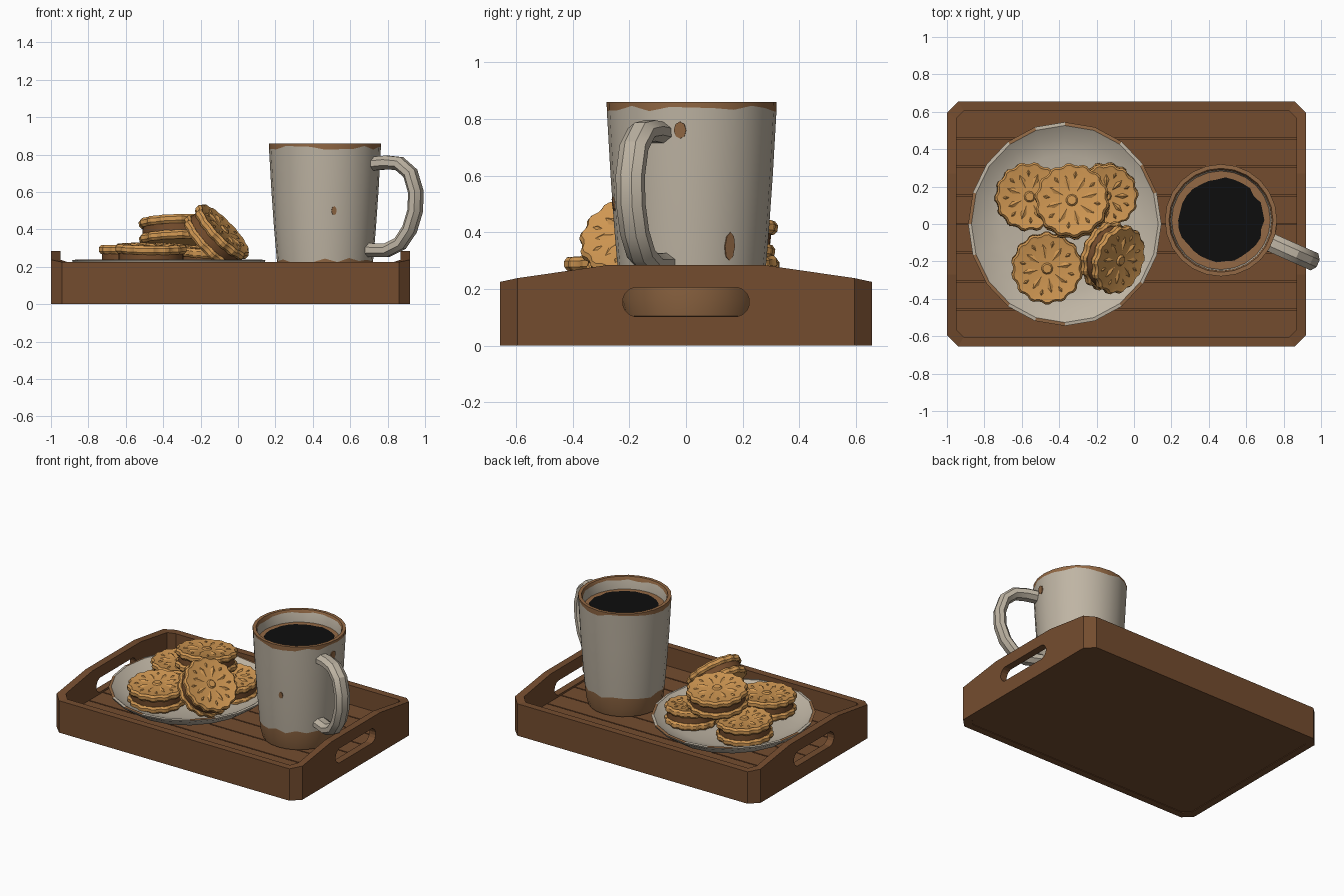
import bpy, bmesh, math, random
from math import sin, cos, pi, radians
from mathutils import Vector, Matrix, Euler

random.seed(4)
if "Cube" in bpy.data.objects:
    bpy.data.objects.remove(bpy.data.objects["Cube"])


def material(name, rgb):
    m = bpy.data.materials.new(name)
    m.use_nodes = True
    m.diffuse_color = (*rgb, 1)
    m.node_tree.nodes["Principled BSDF"].inputs["Base Color"].default_value = (*rgb, 1)
    return m


WOOD = material("brown wood", (0.175, 0.073, 0.028))
GLAZE = material("cream glaze", (0.52, 0.46, 0.37))
CLAY = material("bare clay", (0.29, 0.14, 0.058))
BISCUIT = material("golden biscuit", (0.63, 0.31, 0.085))
FILLING = material("brown filling", (0.18, 0.075, 0.026))
COFFEE = material("black coffee", (0.004, 0.004, 0.004))


def finish(name, bm, mats, smooth=None):
    bmesh.ops.recalc_face_normals(bm, faces=bm.faces)
    me = bpy.data.meshes.new(name)
    bm.to_mesh(me)
    bm.free()
    ob = bpy.data.objects.new(name, me)
    bpy.context.collection.objects.link(ob)
    for m in mats:
        me.materials.append(m)
    bpy.ops.object.select_all(action="DESELECT")
    ob.select_set(True)
    bpy.context.view_layer.objects.active = ob
    if smooth:
        bpy.ops.object.shade_smooth_by_angle(angle=radians(smooth))
    return ob


def skin(bm, loops, closed=False, caps=True):
    """Join equal loops of points with quads; return the faces row by row."""
    rows = [[bm.verts.new(p) for p in loop] for loop in loops]
    n = len(rows[0])
    pairs = list(zip(rows, rows[1:]))
    if closed:
        pairs.append((rows[-1], rows[0]))
    faces = [[bm.faces.new((a[i], a[(i + 1) % n], b[(i + 1) % n], b[i]))
              for i in range(n)] for a, b in pairs]
    if caps and not closed:
        bm.faces.new(rows[0])
        bm.faces.new(rows[-1])
    return faces


def ring(r, z, n, jitter=0.0):
    return [Vector((r * cos(2 * pi * i / n), r * sin(2 * pi * i / n),
                    z + random.uniform(-jitter, jitter))) for i in range(n)]


def box(bm, x0, x1, y0, y1, z0, z1):
    skin(bm, [[(x0, y0, z), (x1, y0, z), (x1, y1, z), (x0, y1, z)] for z in (z0, z1)])


# Tray wall: chamfered outline, arched at both ends
CX, HX, HY = -0.04, 0.96, 0.655


def outline(inset, top):
    hx, hy, c = HX - inset, HY - inset, 0.06 - inset * 0.4
    quarter = [(hx, 0.27, 0.285), (hx, hy - c, 0.238), (hx - c, hy, 0.225)]
    pts = quarter + [(-x, y, z) for x, y, z in reversed(quarter)]
    pts += [(-x, -y, z) for x, y, z in pts]
    return [(x + CX, y, z if top else 0.0) for x, y, z in pts]


bm = bmesh.new()
skin(bm, [outline(0, False), outline(0, True), outline(0.05, True), outline(0.05, False)],
     closed=True)
wall = finish("tray_wall", bm, [WOOD])

# Rounded handle slots cut through both ends
bm = bmesh.new()
slot = []
for i in range(16):
    a = 2 * pi * (i + 0.5) / 16
    slot.append((math.copysign(0.172, cos(a)) + 0.052 * cos(a), 0.154 + 0.052 * sin(a)))
skin(bm, [[(x, y, z) for y, z in slot] for x in (-1.2, 1.2)])
cutter = finish("slot_cutter", bm, [WOOD])
cutter.hide_render = True
bpy.context.view_layer.objects.active = wall
cut = wall.modifiers.new("slots", "BOOLEAN")
cut.operation, cut.solver, cut.object = "DIFFERENCE", "EXACT", cutter
bpy.ops.object.modifier_apply(modifier=cut.name)
bpy.data.objects.remove(cutter)

# Tray floor: slab with planks on top
bm = bmesh.new()
slab = [(x, y) for x, y, z in outline(0.04, False)]
skin(bm, [[(x, y, z) for x, y in slab] for z in (0.004, 0.08)])
for i in range(8):
    y = -0.61 + i * 0.1525
    box(bm, CX - 0.915, CX + 0.915, y + 0.004, y + 0.1485, 0.07, 0.09)
finish("tray_floor", bm, [WOOD])

# Shallow plate with worn rim
N = 20
profile = [(0.28, 0.09), (0.31, 0.105), (0.44, 0.16), (0.525, 0.222), (0.53, 0.236),
           (0.512, 0.238), (0.45, 0.2), (0.36, 0.178), (0.2, 0.172)]
bm = bmesh.new()
rows = skin(bm, [ring(r, z, N) for r, z in profile])
for i, f in enumerate(rows[4]):
    f.material_index = int(sin(i * 2.3) > 0.1)
plate = finish("plate", bm, [GLAZE, CLAY], 35)
plate.location = (-0.37, 0, 0)
plate.scale = (0.975, 1.028, 1)

# Mug body: bare clay foot and rim with uneven glaze edges
MUG = Vector((0.465, 0.02, 0))
N = 24
profile = [(0.2, 0.09, 0), (0.235, 0.105, 0), (0.25, 0.16, 0), (0.258, 0.235, 0.015),
           (0.272, 0.4, 0), (0.286, 0.6, 0), (0.299, 0.835, 0.012), (0.3, 0.86, 0),
           (0.278, 0.86, 0), (0.27, 0.838, 0.01), (0.262, 0.76, 0)]
bm = bmesh.new()
rows = skin(bm, [ring(r, z, N, j) for r, z, j in profile])
for k in (0, 1, 2, 6, 7, 8):
    for f in rows[k]:
        f.material_index = 1
finish("mug_body", bm, [GLAZE, CLAY], 35).location = MUG

# Drink: stained ring with dark centre
for name, mat, r, z, wob in (("drink_edge", CLAY, 0.264, 0.776, 0), ("drink", COFFEE, 0.225, 0.78, 0.008)):
    bm = bmesh.new()
    top = [p * (1 + random.uniform(-wob, wob) / r) for p in ring(r, 0, 30)]
    skin(bm, [[Vector((p.x, p.y, h)) for p in top] for h in (z - 0.008, z)])
    finish(name, bm, [mat]).location = MUG

# Mug handle: eight-sided section swept along a loop
path = [(0.27, 0.75), (0.36, 0.758), (0.435, 0.752), (0.5, 0.7), (0.532, 0.6),
        (0.528, 0.5), (0.495, 0.4), (0.44, 0.325), (0.36, 0.288), (0.25, 0.29)]
pts = [Vector((r, 0, z)) for r, z in path]
loops = []
for i, p in enumerate(pts):
    t = (pts[min(i + 1, len(pts) - 1)] - pts[max(i - 1, 0)]).normalized()
    n = Vector((t.z, 0, -t.x))
    loops.append([p + n * 0.04 * cos(a) + Vector((0, 0.054 * sin(a), 0))
                  for a in [pi / 8 + pi / 4 * k for k in range(8)]])
bm = bmesh.new()
skin(bm, loops)
handle = finish("mug_handle", bm, [GLAZE], 30)
handle.location = MUG
handle.rotation_euler.z = radians(-24)


# Worn glaze spots on mug: thin ovals hugging the side
def spot(name, angle, z, radius, w, h):
    bm = bmesh.new()
    oval = [(w * cos(a), h * sin(a)) for a in [pi / 4 * k for k in range(8)]]
    skin(bm, [[(radius + d + 0.09 * v, u, v) for u, v in oval] for d in (-0.004, 0.004)])
    ob = finish(name, bm, [CLAY])
    ob.location = MUG + Vector((0, 0, z))
    ob.rotation_euler.z = radians(angle)


spot("front_spot", -80, 0.5, 0.279, 0.014, 0.024)
spot("side_spot", 30, 0.35, 0.267, 0.02, 0.05)
spot("upper_spot", -8, 0.76, 0.294, 0.022, 0.03)


# Sandwich biscuits: scalloped halves, filling, stamped flower
def biscuit_half(bm, z0, z1, r):
    n = 56

    def wavy(scale, z):
        return [Vector((p.x * k, p.y * k, z)) for i, p in enumerate(ring(r * scale, z, n))
                for k in [1.0 if i % 4 in (0, 1) else 0.945]]
    d = (z1 - z0) * 0.28
    skin(bm, [wavy(0.94, z0), wavy(1, z0 + d), wavy(1, z1 - d), wavy(0.94, z1), ring(r * 0.84, z1 - 0.004, n)])


def petal(bm, angle, r0, r1, width, z, height):
    m = Matrix.Rotation(angle, 3, "Z")
    mid = r0 + (r1 - r0) * 0.6
    base = [bm.verts.new(m @ Vector(p)) for p in
            ((r0, 0, z), (mid, -width, z), (r1, 0, z), (mid, width, z))]
    tip = bm.verts.new(m @ Vector((mid, 0, z + height)))
    for i in range(4):
        bm.faces.new((base[i], base[(i + 1) % 4], tip))
    bm.faces.new(base)


def biscuit(name, loc, r, tilt):
    bm = bmesh.new()
    biscuit_half(bm, 0.018, 0.066, r)
    biscuit_half(bm, -0.066, -0.018, r)
    for i in range(8):
        a = i * pi / 4
        petal(bm, a, r * 0.2, r * 0.72, r * 0.1, 0.06, 0.012)
        petal(bm, a + pi / 8, r * 0.55, r * 0.8, r * 0.06, 0.06, 0.009)
    skin(bm, [ring(r * 0.17, 0.06, 10), ring(r * 0.12, 0.072, 10)])
    for row in skin(bm, [ring(r * 0.9, z, 28) for z in (-0.025, 0.025)]):
        for f in row:
            f.material_index = 1
    ob = finish(name, bm, [BISCUIT, FILLING], 25)
    ob.location = loc
    ob.rotation_euler = Euler([radians(t) for t in tilt])


biscuit("front_biscuit", (-0.465, -0.235, 0.255), 0.193, (3, 0, 10))
biscuit("left_biscuit", (-0.56, 0.145, 0.245), 0.185, (0, 2, 25))
biscuit("right_biscuit", (-0.15, 0.155, 0.24), 0.172, (5, 2, 0))
biscuit("top_biscuit", (-0.33, 0.12, 0.395), 0.2, (-7, 0, 15))
biscuit("leaning_biscuit", (-0.115, -0.18, 0.358), 0.19, (14, 46, 0))
